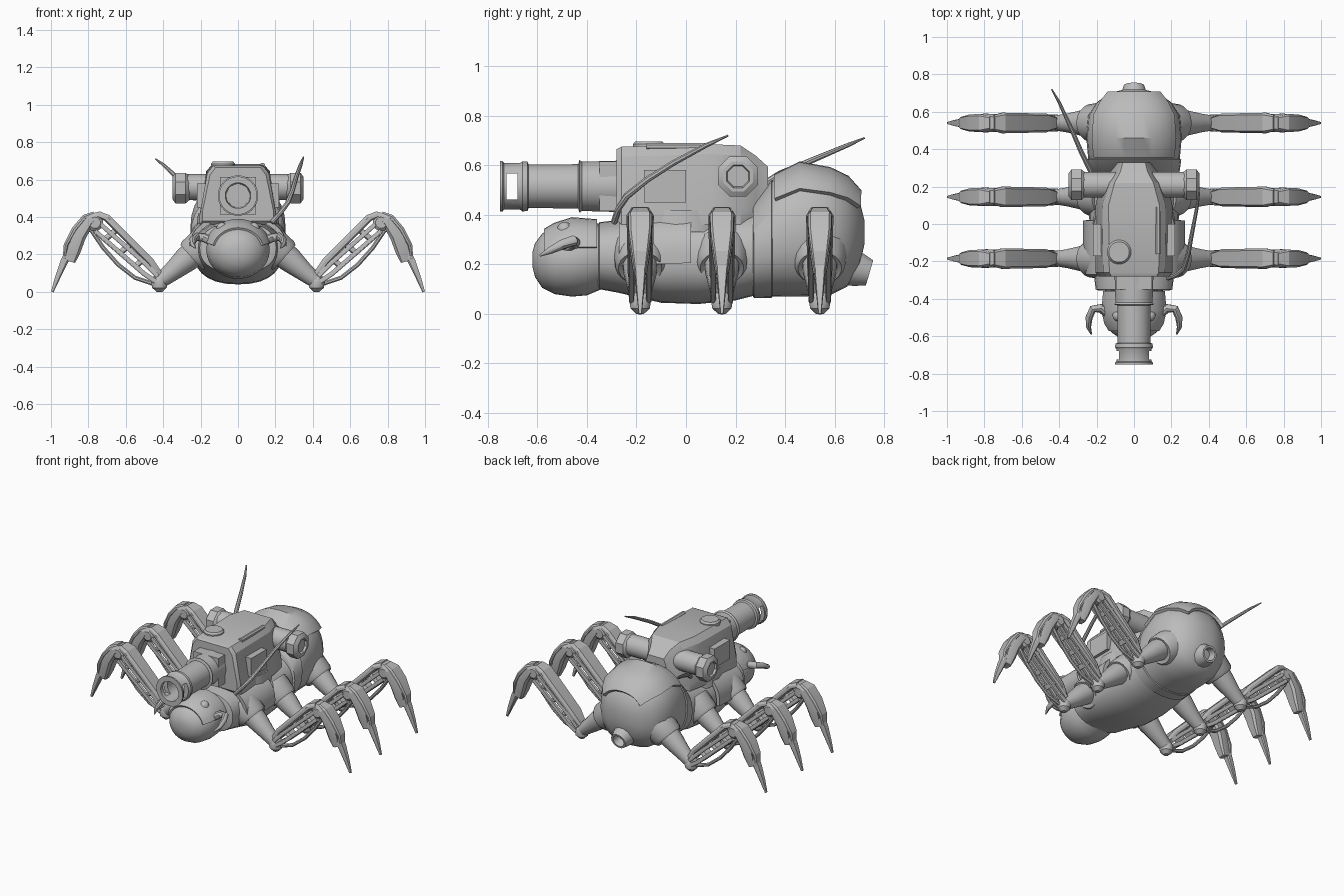
import bpy, bmesh, math
from mathutils import Vector as V

grey = bpy.data.materials.new("plain_grey")
grey.diffuse_color = (0.5, 0.5, 0.5, 1)


def finish(ob, angle=35):
    bpy.ops.object.select_all(action='DESELECT')
    ob.select_set(True)
    bpy.context.view_layer.objects.active = ob
    for m in list(ob.modifiers):
        bpy.ops.object.modifier_apply(modifier=m.name)
    bpy.ops.object.shade_smooth_by_angle(angle=math.radians(angle))


def skin(name, rings, closed=True, thick=0, angle=35):
    """Join matching rings of points into one surface; open rings become a thick shell."""
    bm = bmesh.new()
    vs = [[bm.verts.new(p) for p in r] for r in rings]
    n = len(rings[0])
    for a, b in zip(vs, vs[1:]):
        for i in range(n if closed else n - 1):
            j = (i + 1) % n
            bm.faces.new((a[i], a[j], b[j], b[i]))
    if closed:
        bm.faces.new(vs[0])
        bm.faces.new(vs[-1])
    bmesh.ops.recalc_face_normals(bm, faces=bm.faces)
    me = bpy.data.meshes.new(name)
    bm.to_mesh(me)
    bm.free()
    me.materials.append(grey)
    ob = bpy.data.objects.new(name, me)
    bpy.context.collection.objects.link(ob)
    if thick:
        mod = ob.modifiers.new("thickness", 'SOLIDIFY')
        mod.thickness, mod.offset = thick, 0
    finish(ob, angle)
    return ob


def loft(name, secs, n=28, a0=0, a1=360, grow=1.0, thick=0, power=1.0):
    """Body along y from (y, half width, low z, high z) sections."""
    full = a1 - a0 == 360
    rings = []
    for y, rx, lo, hi in secs:
        ring = []
        for i in range(n if full else n + 1):
            a = math.radians(a0 + (a1 - a0) * i / n)
            c, s = math.cos(a), math.sin(a)
            ring.append((rx * grow * math.copysign(abs(c) ** power, c), y,
                         (lo + hi) / 2 + (hi - lo) / 2 * grow * math.copysign(abs(s) ** power, s)))
        rings.append(ring)
    return skin(name, rings, full, thick)


def tube(name, pts, radii, sides=10, axis=None, angle=35):
    """Round tube along points; a fixed axis makes it a turned part."""
    pts = [V(p) for p in pts]
    rings = []
    for i, p in enumerate(pts):
        t = V(axis) if axis else pts[min(i + 1, len(pts) - 1)] - pts[max(i - 1, 0)]
        t.normalize()
        u = t.cross(V((0, 0, 1)) if abs(t.z) < 0.95 else V((0, 1, 0))).normalized()
        w = u.cross(t)
        ring = []
        for k in range(sides):
            a = 2 * math.pi * (k + 0.5) / sides
            ring.append(p + radii[i] * (math.cos(a) * u + math.sin(a) * w))
        rings.append(ring)
    return skin(name, rings, angle=angle)


def beam(name, place, pts, y=0):
    """Chamfered bar in the leg plane from (x, z, half width, half thickness)."""
    rings = []
    for i, (x, z, hy, t) in enumerate(pts):
        a, b = pts[max(i - 1, 0)], pts[min(i + 1, len(pts) - 1)]
        d = V((b[0] - a[0], b[1] - a[1])).normalized()
        nx, nz = -d.y, d.x
        rings.append([place(x + nx * t * v, y + hy * u, z + nz * t * v) for u, v in
                      ((-.8, 1), (.8, 1), (1, .2), (1, -.6), (.7, -1), (-.7, -1), (-1, -.6), (-1, .2))])
    return skin(name, rings, angle=20)


def box(name, c, s):
    return skin(name, [[(c[0] + u * s[0] / 2, c[1] + e * s[1] / 2, c[2] + w * s[2] / 2)
                        for u, w in ((-1, -1), (1, -1), (1, 1), (-1, 1))] for e in (-1, 1)])


# Thorax with raised side skirts and end collar
thorax = [(-.355, .19, .11, .36), (-.35, .205, .10, .37), (-.27, .215, .085, .38), (-.1, .235, .045, .39),
          (.05, .24, .04, .40), (.2, .235, .055, .41), (.3, .23, .08, .42)]
loft("thorax", thorax, power=.85)
for a0, nm in ((-5, "right"), (125, "left")):
    loft(nm + "_skirt", [(-.27, .235, .05, .39), (-.1, .245, .05, .40), (.02, .245, .05, .41)],
         n=8, a0=a0, a1=a0 + 60, grow=1.06, thick=.025, power=.85)

# Abdomen, its front band and the armour lid
loft("abdomen", [(.27, .22, .08, .44), (.28, .235, .07, .45), (.35, .245, .07, .54), (.46, .255, .07, .60),
                 (.58, .245, .075, .575), (.65, .20, .11, .53), (.70, .13, .19, .46), (.72, .05, .28, .38)],
     power=.88)
loft("abdomen_band", [(.27, .235, .07, .45), (.275, .243, .065, .46), (.345, .253, .065, .54), (.35, .24, .07, .535)],
     power=.88)
loft("abdomen_lid", [(.36, .245, .07, .55), (.46, .255, .07, .60), (.58, .245, .08, .578), (.65, .205, .11, .545),
                     (.70, .16, .17, .49)], n=12, a0=35, a1=145, grow=1.02, thick=.02, power=.88)
d = V((0, .96, -.28))
o = V((0, .64, .195))
tube("spinneret", [o + d * t for t in (0, .06, .105, .105, .05)], [.085, .07, .055, .042, .035], 12, d)

# Head with brow shell, eyes and mandibles
loft("head", [(-.34, .15, .10, .36), (-.40, .168, .075, .38), (-.46, .17, .07, .38), (-.53, .155, .08, .355),
              (-.58, .12, .105, .325), (-.61, .075, .15, .285), (-.62, .03, .19, .25)])
loft("brow_shell", [(-.36, .16, .09, .372), (-.46, .17, .07, .38), (-.53, .155, .08, .358), (-.57, .13, .1, .335)],
     n=14, a0=15, a1=165, grow=1.03, thick=.012)
for s, nm in ((1, "right"), (-1, "left")):
    tube(nm + "_eye", [(s * .085, -.49, z) for z in (.31, .35, .365, .37)], [.03, .03, .02, .008], 12, (0, 0, 1))
    tube(nm + "_mandible", [(s * .14, -.48, .27), (s * .18, -.45, .29), (s * .22, -.455, .295), (s * .24, -.50, .28),
                            (s * .243, -.55, .255), (s * .228, -.59, .235)], [.025, .024, .022, .02, .014, .004])

# Turret
skin("turret", [[(wb, y, lo), (wb, y, lo + .05), (wt, y, hi - .04), (wt * .8, y, hi), (-wt * .8, y, hi),
                 (-wt, y, hi - .04), (-wb, y, lo + .05), (-wb, y, lo)] for y, wb, wt, lo, hi in
                ((-.28, .19, .15, .38, .665), (-.26, .205, .165, .36, .675), (.1, .205, .17, .36, .685),
                 (.22, .18, .13, .36, .68), (.28, .13, .09, .37, .64), (.33, .09, .075, .44, .595))], angle=25)
tube("turret_ring", [(0, -.02, .33), (0, -.02, .42)], [.225, .215], 28, (0, 0, 1))
tube("hatch", [(-.08, -.15, z) for z in (.65, .685, .697, .697)], [.065, .065, .055, .01], 20, (0, 0, 1))
tube("roof_rod", [(.13, -.16, .675), (.13, .09, .675)], [.016, .016], 8)
for s, nm in ((1, "right"), (-1, "left")):
    box(nm + "_side_box", (s * .175, -.085, .515), (.09, .17, .13))
    # Cross tube ends with octagonal caps
    tube(nm + "_cross_tube", [(s * x, .21, .56) for x in (0, .27)], [.07, .07], 20)
    tube(nm + "_cross_cap", [(s * x, .21, .555) for x in (.26, .28, .335, .35, .35, .335)],
         [.07, .088, .088, .065, .05, .045], 8, (s, 0, 0))

# Cannon: turned profile with hollow bore, slotted muzzle
prof = [(-.25, .105), (-.42, .10), (-.43, .108), (-.435, .09), (-.635, .088), (-.64, .10), (-.66, .102),
        (-.67, .095), (-.735, .095), (-.74, .102), (-.75, .102), (-.75, .068), (-.45, .062)]
barrel = tube("cannon", [(0, y, .515) for y, r in prof], [r for y, r in prof], 28, (0, -1, 0))
cutter = box("slot_cutter", (0, -.702, .515), (.4, .045, .105))
cutter.hide_render = True
mod = barrel.modifiers.new("slots", 'BOOLEAN')
mod.operation, mod.object = 'DIFFERENCE', cutter
finish(barrel)
bpy.data.objects.remove(cutter)
box("cannon_mantlet", (0, -.30, .515), (.19, .10, .20))

# Antennas
tube("right_antenna", [(.18, -.29, .37), (.225, -.275, .42), (.265, -.24, .475), (.29, -.16, .54), (.31, -.05, .61),
                       (.335, .08, .68), (.35, .17, .72)], [.013, .013, .014, .013, .012, .01, .004], 8)
tube("left_antenna", [(-.23, .28, .50), (-.28, .38, .565), (-.34, .52, .625), (-.40, .65, .68), (-.44, .72, .71)],
     [.015, .014, .012, .009, .004], 8)


def leg(tag, s, y0):
    def P(x, y, z):
        return V((s * x, y0 + y, z))

    # Hip socket and tapered hip
    ax = V((s * .75, 0, -.66))
    tube(tag + "_socket", [P(.15, 0, .255), P(.235, 0, .195), P(.25, 0, .185), P(.245, 0, .188)],
         [.115, .10, .088, .07], 20, ax)
    tube(tag + "_hip", [P(.20, 0, .235), P(.28, 0, .17), P(.35, 0, .11), P(.42, 0, .055)],
         [.075, .068, .052, .04], 14, ax)
    tube(tag + "_ankle", [P(.42, 0, z) for z in (0, .022, .055, .08, .095)], [.016, .04, .046, .036, .015], 12, (0, 0, 1))
    # Open-frame thigh: top plate, rails, struts and sagging rod
    beam(tag + "_thigh_plate", P, [(.42, .09, .03, .02), (.47, .165, .05, .02), (.70, .395, .055, .02), (.75, .415, .042, .018)])
    for y in (-.035, .035):
        beam(tag + "_middle_rail", P, [(.43, .085, .01, .012), (.50, .155, .01, .012), (.75, .375, .01, .012)], y)
        beam(tag + "_lower_rail", P, [(.44, .055, .01, .013), (.50, .095, .012, .013), (.765, .325, .012, .013)], y)
    for k in (.1, .42, .74):
        x, z = .47 + .24 * k, .16 + .235 * k
        beam(tag + "_strut", P, [(x, z, .04, .016), (x + .06, z - .05, .035, .016)])
    tube(tag + "_thigh_rod", [P(.43, 0, .035), P(.55, 0, .075), P(.64, 0, .145), P(.72, 0, .235), P(.785, 0, .33)],
         [.012] * 5, 8)
    # Knee, shin sheath, outer plate and spike
    tube(tag + "_knee", [P(.765, y, .37) for y in (-.048, -.035, .035, .048)], [.03, .045, .045, .03], 14, (0, 1, 0))
    beam(tag + "_shin_sheath", P, [(.74, .41, .04, .02), (.795, .385, .05, .033), (.85, .30, .046, .038), (.875, .22, .036, .034),
                                   (.89, .16, .026, .02)])
    beam(tag + "_shin_plate", P, [(.77, .42, .035, .01), (.82, .40, .048, .014), (.875, .335, .046, .014), (.92, .25, .034, .012),
                                  (.93, .17, .022, .008)])
    beam(tag + "_spike", P, [(.86, .30, .03, .025), (.93, .16, .022, .02), (.965, .075, .014, .014), (.993, 0, .006, .007)])


for row, y0 in (("front", -.185), ("middle", .145), ("rear", .54)):
    for s, nm in ((1, "right"), (-1, "left")):
        leg(f"{row}_{nm}_leg", s, y0)
